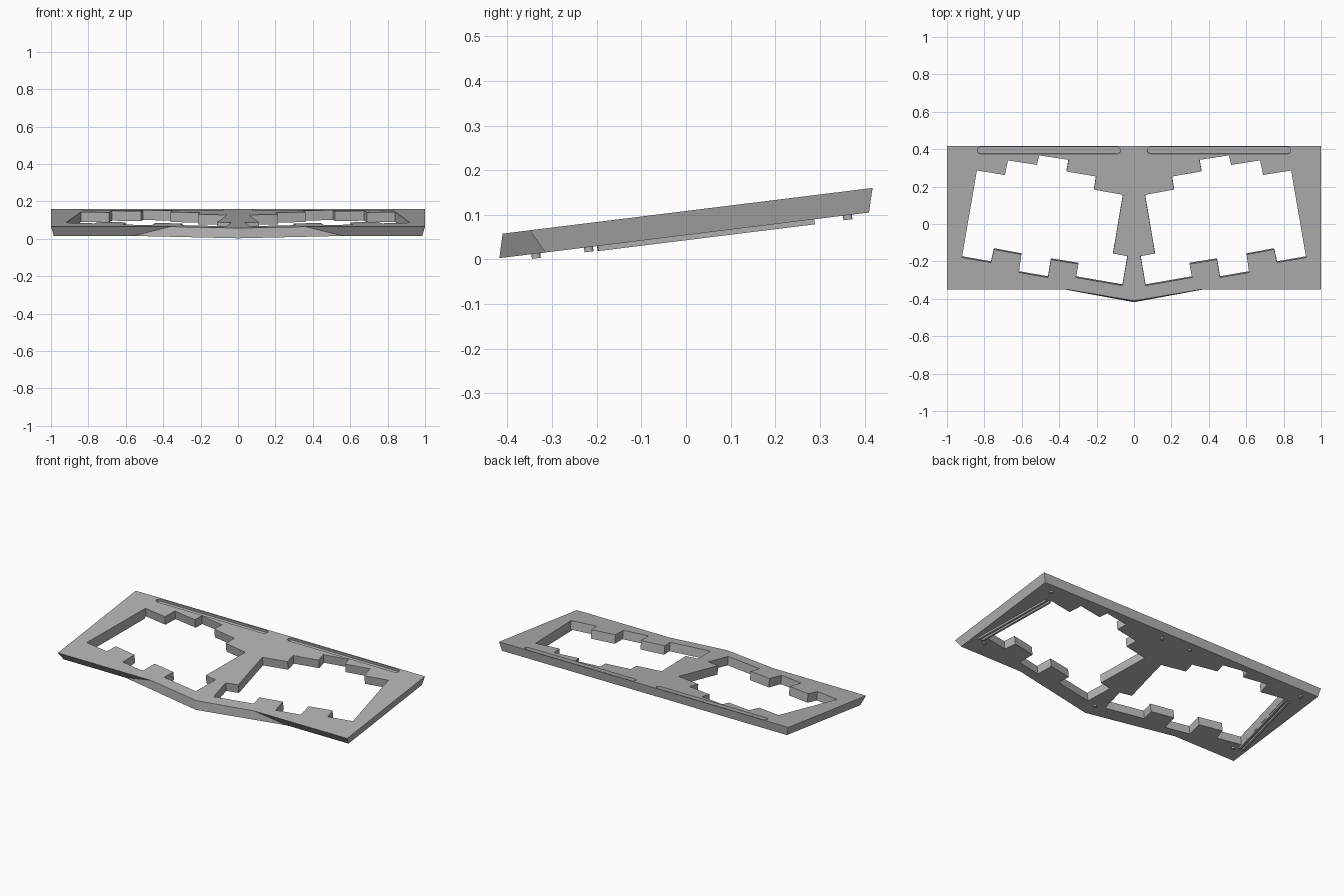
import bpy, bmesh, math

cube = bpy.data.objects.get("Cube")
if cube:
    bpy.data.objects.remove(cube, do_unlink=True)

SLOPE = 0.1235
TILT = math.atan(SLOPE)
THICK = 0.054

grey = bpy.data.materials.new("plain grey")
grey.use_nodes = True
grey.diffuse_color = (0.45, 0.45, 0.45, 1)
grey.node_tree.nodes["Principled BSDF"].inputs["Base Color"].default_value = (0.45, 0.45, 0.45, 1)


def on_top(x, y, drop=0.0):
    """Point on the sloped top plane, lowered vertically by drop."""
    return (x, y, 0.058 + SLOPE * (y + 0.41) - drop)


def sunk(x, y, depth):
    """Point below the top plane, measured square to it."""
    px, py, pz = on_top(x, y)
    return (px, py + depth * math.sin(TILT), pz - depth * math.cos(TILT))


def loft(name, top, bottom):
    """Closed solid between two loops of equal length."""
    bm = bmesh.new()
    a = [bm.verts.new(p) for p in top]
    b = [bm.verts.new(p) for p in bottom]
    bm.faces.new(a)
    bm.faces.new(b[::-1])
    for i in range(len(a)):
        j = (i + 1) % len(a)
        bm.faces.new((a[i], b[i], b[j], a[j]))
    bmesh.ops.recalc_face_normals(bm, faces=bm.faces)
    mesh = bpy.data.meshes.new(name)
    bm.to_mesh(mesh)
    bm.free()
    mesh.materials.append(grey)
    obj = bpy.data.objects.new(name, mesh)
    bpy.context.collection.objects.link(obj)
    return obj


def slab(name, pts, start, end):
    """Outline extruded square to the plate between two depths."""
    return loft(name, [sunk(x, y, start) for x, y in pts],
                [sunk(x, y, end) for x, y in pts])


def cut(target, cutter):
    cutter.hide_render = True
    mod = target.modifiers.new("cut", "BOOLEAN")
    mod.operation = "DIFFERENCE"
    mod.solver = "EXACT"
    mod.object = cutter
    bpy.context.view_layer.objects.active = target
    bpy.ops.object.modifier_apply(modifier=mod.name)
    bpy.data.objects.remove(cutter, do_unlink=True)


def mirrored(half):
    """Right half from back to the centre point, completed on the left."""
    return half + [(-x, y) for x, y in half[-2::-1]]


# Tilted plate with undercut front corners and a pointed front middle
top_outline = mirrored([(1, 0.418), (1, -0.35), (0.36, -0.35), (0, -0.411)])
low_outline = mirrored([(0.985, 0.41), (0.985, -0.315), (0.56, -0.315), (0, -0.418)])
plate = loft("plate", [on_top(x, y) for x, y in top_outline],
             [on_top(x, y, THICK) for x, y in low_outline])

# Stepped key opening, one per hand
opening = [(0.84, 0.286), (0.69, 0.262), (0.674, 0.34), (0.519, 0.316), (0.508, 0.367),
           (0.35, 0.343), (0.361, 0.281), (0.203, 0.254), (0.214, 0.184), (0.059, 0.156),
           (0.112, -0.158), (0.035, -0.172), (0.062, -0.329), (0.31, -0.286),
           (0.297, -0.214), (0.444, -0.19), (0.46, -0.286), (0.615, -0.259),
           (0.602, -0.163), (0.749, -0.136), (0.765, -0.206), (0.92, -0.179)]


def capsule(x0, x1, y, r, steps=8):
    pts = []
    for cx, start in ((x1, -90), (x0, 90)):
        for i in range(steps + 1):
            a = math.radians(start + 180 * i / steps)
            pts.append((cx + r * math.cos(a), y + r * math.sin(a)))
    return pts


def bar(p, q, w):
    """Thin rectangle along the line p to q."""
    dx, dy = q[0] - p[0], q[1] - p[1]
    length = math.hypot(dx, dy)
    nx, ny = -dy / length * w / 2, dx / length * w / 2
    return [(p[0] + nx, p[1] + ny), (q[0] + nx, q[1] + ny),
            (q[0] - nx, q[1] - ny), (p[0] - nx, p[1] - ny)]


def disc(x, y, r, n=16):
    return [(x + r * math.cos(math.tau * i / n), y + r * math.sin(math.tau * i / n))
            for i in range(n)]


for side, s in (("left", 1), ("right", -1)):
    def flip(pts):
        return [(s * x, y) for x, y in pts]

    cut(plate, slab("opening_cutter", flip(opening), -0.05, 0.12))
    # Shallow rounded groove along the back
    cut(plate, slab("groove_cutter", flip(capsule(0.09, 0.82, 0.393, 0.018)), -0.02, 0.015))

    # Ribs under the outer edge of each opening
    for i, off in enumerate((0.01, 0.035)):
        rib = bar((0.92 + off, -0.205), (0.84 + off, 0.28), 0.012)
        slab(f"{side}_rib_{i + 1}", flip(rib), THICK - 0.004, THICK + 0.011)

    # Locating pins underneath
    for spot, x, y in (("back_outer", 0.9, 0.355), ("back_inner", 0.1, 0.355),
                       ("front_outer", 0.9, -0.225)):
        slab(f"{side}_{spot}_pin", flip(disc(x, y, 0.01)), THICK - 0.004, THICK + 0.01)

slab("front_middle_pin", disc(0, -0.343, 0.01), THICK - 0.004, THICK + 0.01)
